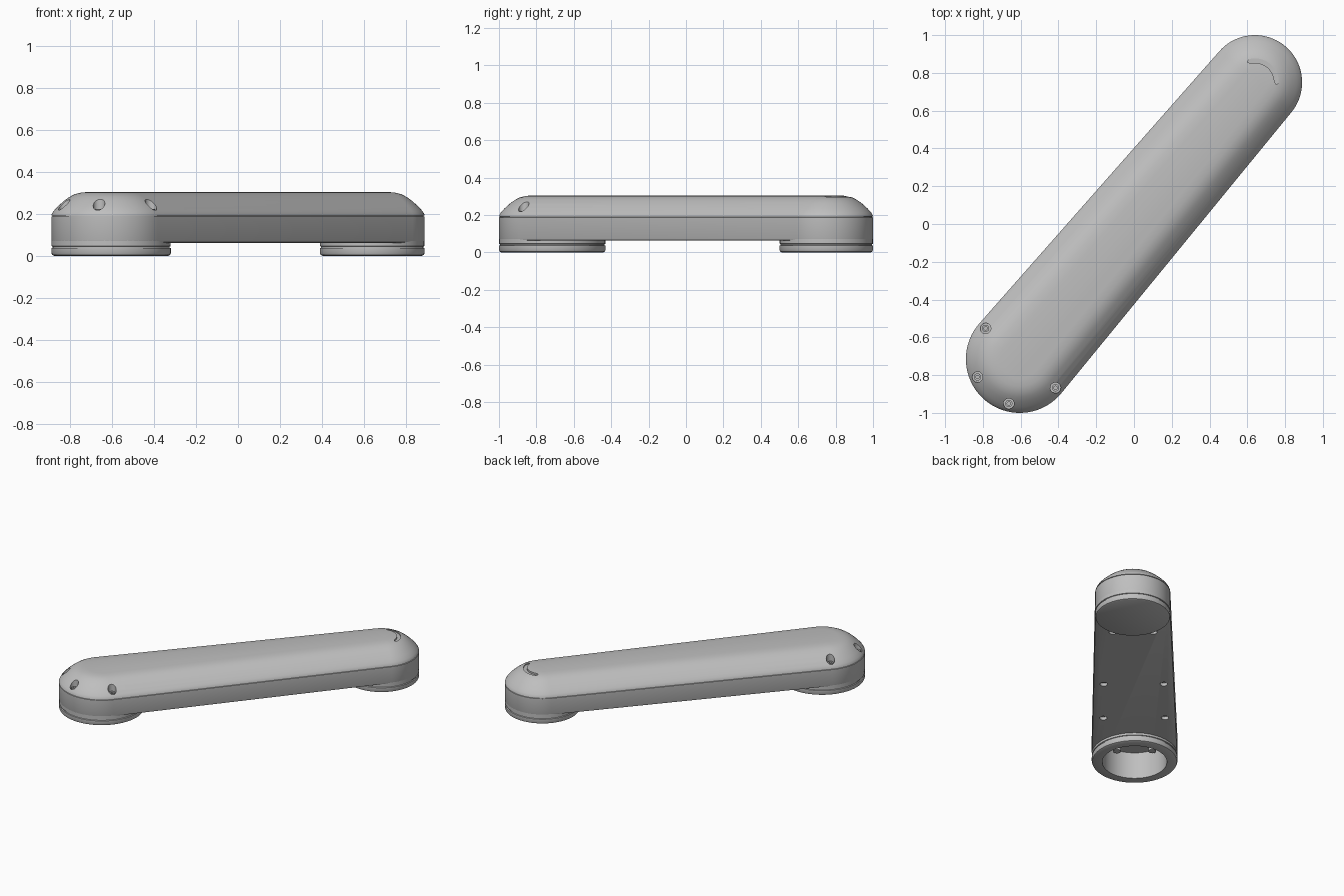
import bpy, bmesh
from math import sin, cos, pi, acos, radians, sqrt
from mathutils import Vector

cube = bpy.data.objects.get("Cube")
if cube:
    bpy.data.objects.remove(cube, do_unlink=True)

# Joint centres and radii: a is the big open end, b the small closed end
A, RA = Vector((-0.605, -0.715)), 0.285
B, RB = Vector((0.64, 0.75)), 0.25
span = B - A
along = span.normalized()
side = Vector((-along.y, along.x))

grey = bpy.data.materials.new("light grey")
grey.use_nodes = True
grey.diffuse_color = (0.52, 0.52, 0.52, 1)
grey.node_tree.nodes["Principled BSDF"].inputs["Base Color"].default_value = grey.diffuse_color


def arc(c, r, z, start, end, n):
    """Points on an arc, with angles measured from the arm's axis."""
    pts = []
    for i in range(n + 1):
        t = start + (end - start) * i / n
        p = c + r * (cos(t) * along + sin(t) * side)
        pts.append((p.x, p.y, z))
    return pts


def circle(c, r, z, n=64):
    return arc(c, r, z, 0, 2 * pi * (n - 1) / n, n - 1)


def loft(name, rings, closed=False):
    """Skin a stack of rings; capped, or joined last to first."""
    bm = bmesh.new()
    rows = [[bm.verts.new(p) for p in ring] for ring in rings]
    n = len(rows[0])
    pairs = list(zip(rows, rows[1:]))
    if closed:
        pairs.append((rows[-1], rows[0]))
    else:
        bm.faces.new(rows[0])
        bm.faces.new(rows[-1])
    for lo, hi in pairs:
        for i in range(n):
            j = (i + 1) % n
            bm.faces.new((lo[i], lo[j], hi[j], hi[i]))
    bmesh.ops.recalc_face_normals(bm, faces=bm.faces)
    mesh = bpy.data.meshes.new(name)
    bm.to_mesh(mesh)
    bm.free()
    mesh.materials.append(grey)
    ob = bpy.data.objects.new(name, mesh)
    bpy.context.collection.objects.link(ob)
    return ob


def select(ob):
    bpy.ops.object.select_all(action='DESELECT')
    ob.select_set(True)
    bpy.context.view_layer.objects.active = ob


def smooth(ob):
    select(ob)
    bpy.ops.object.shade_smooth_by_angle(angle=radians(32))


def cut(ob, cutter):
    cutter.hide_render = True
    mod = ob.modifiers.new("cut", 'BOOLEAN')
    mod.operation = 'DIFFERENCE'
    mod.solver = 'EXACT'
    mod.object = cutter
    select(ob)
    bpy.ops.object.modifier_apply(modifier=mod.name)
    bpy.data.objects.remove(cutter, do_unlink=True)


def cylinder(name, c, r, z0, z1, n=24):
    return loft(name, [circle(c, r, z0, n), circle(c, r, z1, n)])


# Arm shell: a tapered capsule outline, inset by height, with a seam groove
tangent = acos((RA - RB) / span.length)


def outline(inset, z):
    return (arc(B, RB - inset, z, -tangent, tangent, 40)
            + arc(A, RA - inset, z, tangent, 2 * pi - tangent, 40))


profile = [(0.012, 0.062), (0.003, 0.066), (0, 0.074), (0, 0.187),
           (0.005, 0.188), (0.005, 0.191), (0, 0.192), (0.002, 0.2),
           (0.01, 0.213), (0.03, 0.235), (0.06, 0.262), (0.085, 0.28),
           (0.11, 0.293), (0.14, 0.301), (0.18, 0.305)]
shell = loft("arm_shell", [outline(d, z) for d, z in profile])

# Open socket under the big end
cut(shell, cylinder("socket_cutter", A, 0.225, -0.1, 0.195, 64))

# Recessed screws around the big end
for k, deg in enumerate((-91.6, -26.6, 26.6, 91.6)):
    t = pi + radians(deg)
    c = A + 0.243 * (cos(t) * along + sin(t) * side)
    cut(shell, cylinder("screw_cutter", c, 0.028, 0.207, 0.4))
    screw = loft(f"screw_{k + 1}", [circle(c, 0.019, 0.2, 24), circle(c, 0.019, 0.222, 24),
                                    circle(c, 0.009, 0.222, 24), circle(c, 0.009, 0.2, 24)], True)
    smooth(screw)

# Shallow holes in the underside
for dist, off in ((0.48, 0.205), (0.93, 0.2), (1.62, 0.135)):
    for s in (-1, 1):
        c = A + along * dist + side * off * s
        cut(shell, cylinder("hole_cutter", c, 0.025, 0, 0.085))

# Curved mark on top of the small end, a groove with rounded ends
steps = 28
sections = []
for i in range(steps + 1):
    t = radians(-55 + 115 * i / steps)
    end = min(i, steps - i)
    w = 0.012 * sqrt(max(0.05, 1 - max(0, 1 - end / 3) ** 2))
    d = cos(t) * along + sin(t) * side
    corners = ((-w, 0.289), (w, 0.289), (w, 0.33), (-w, 0.33))
    sections.append([(*(B + d * (0.115 + r)), z) for r, z in corners])
cut(shell, loft("mark_cutter", sections))
smooth(shell)

# Round feet with a rounded lower rim and a seam groove
rim = [(0.012, 0), (0.004, 0.004), (0, 0.012), (0, 0.036), (0.006, 0.038),
       (0.006, 0.044), (0.001, 0.046)]
ring = [circle(A, RA - d, z) for d, z in rim + [(0.001, 0.18)]]
ring += [circle(A, 0.23, 0.18), circle(A, 0.23, 0.2), circle(A, 0.215, 0.2), circle(A, 0.215, 0)]
smooth(loft("open_foot_ring", ring, True))
smooth(loft("closed_foot", [circle(B, RB - d, z) for d, z in rim + [(0.001, 0.1)]]))

# Pegs hanging inside the socket
for k in range(4):
    t = pi / 4 + k * pi / 2
    c = A + 0.165 * (cos(t) * along + sin(t) * side)
    smooth(cylinder(f"socket_peg_{k + 1}", c, 0.026, 0.15, 0.2))
